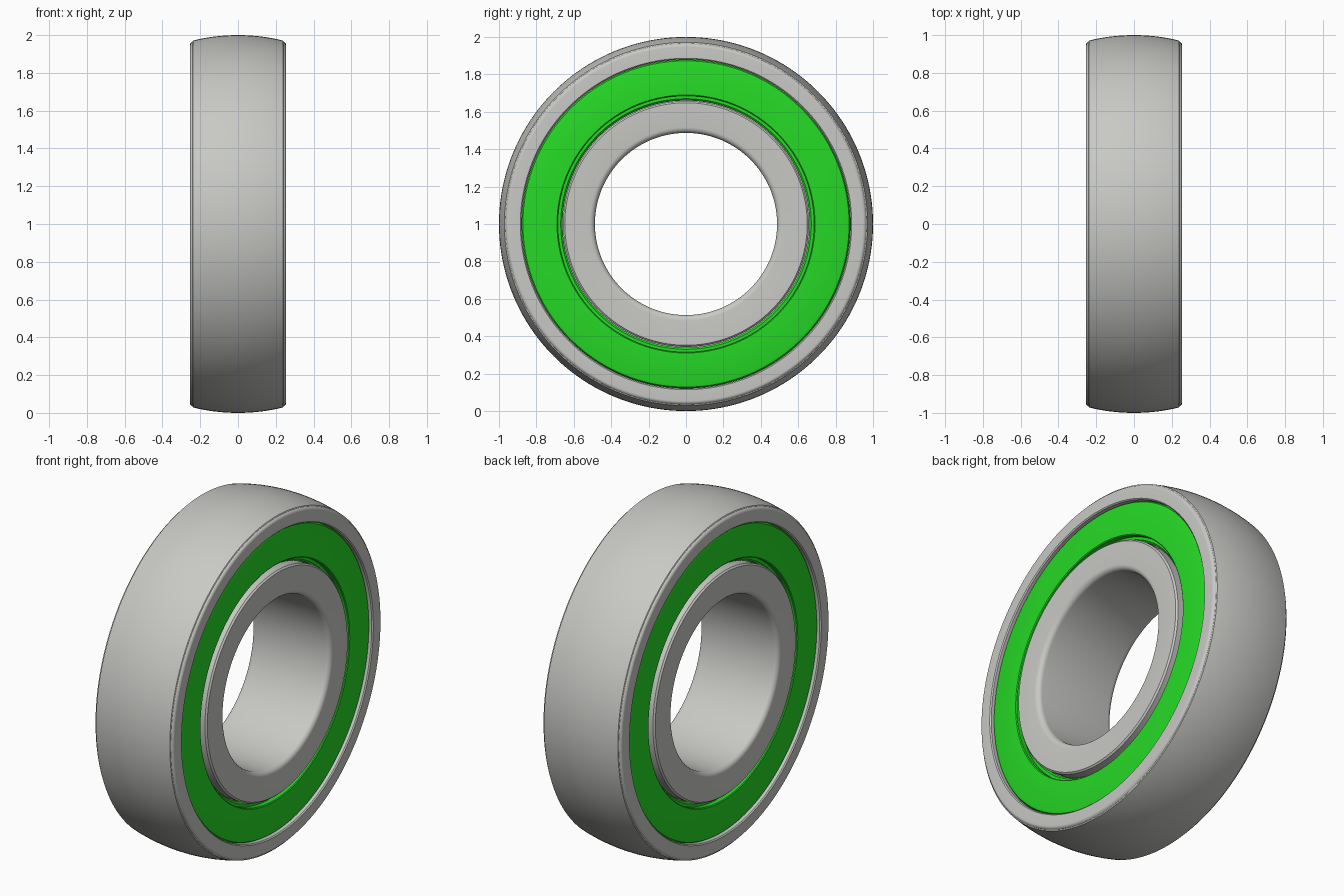
import bpy, bmesh, math
from mathutils import Matrix, Vector

cube = bpy.data.objects.get("Cube")
if cube:
    bpy.data.objects.remove(cube, do_unlink=True)

HALF = 0.255      # half the bearing width
STEPS = 160       # segments around the axle
CENTRE = Vector((0, 0, 1))


def material(name, rgb):
    m = bpy.data.materials.new(name)
    m.use_nodes = True
    m.diffuse_color = (*rgb, 1)
    m.node_tree.nodes["Principled BSDF"].inputs["Base Color"].default_value = (*rgb, 1)
    return m


def arc(cx, cr, radius, start, end, count):
    """Points (x, r) on an arc; angles are measured from the +x direction."""
    pts = []
    for i in range(count + 1):
        a = math.radians(start + (end - start) * i / count)
        pts.append((cx + radius * math.cos(a), cr + radius * math.sin(a)))
    return pts


def mirrored(half):
    """Close a +x half profile with its mirror image."""
    return half + [(-x, r) for x, r in reversed(half) if x > 1e-5]


def revolve(name, profile, mat):
    """Spin a closed (x, r) profile around the axle."""
    bm = bmesh.new()
    verts = [bm.verts.new((x, 0, 1 + r)) for x, r in profile]
    edges = [bm.edges.new((v, verts[i - 1])) for i, v in enumerate(verts)]
    bmesh.ops.spin(bm, geom=verts + edges, cent=CENTRE, axis=(1, 0, 0),
                   angle=math.tau, steps=STEPS, use_duplicate=False)
    bmesh.ops.remove_doubles(bm, verts=bm.verts[:], dist=1e-5)
    bmesh.ops.recalc_face_normals(bm, faces=bm.faces[:])
    mesh = bpy.data.meshes.new(name)
    bm.to_mesh(mesh)
    bm.free()
    mesh.materials.append(mat)
    mesh.shade_smooth()
    mesh.set_sharp_from_angle(angle=math.radians(35))
    obj = bpy.data.objects.new(name, mesh)
    bpy.context.collection.objects.link(obj)
    return obj


steel = material("brushed steel", (0.58, 0.58, 0.56))
green = material("green seal rubber", (0.019, 0.7, 0.019))

# Outer ring: spherical outside, rounded rim, plain seat for the seals
fillet = 0.02
crown = arc(0, 0, 1.0, 90, 76.2, 12)
rim = arc(HALF - fillet, 0.946, fillet, 70, 0, 6)
seat = [(HALF, 0.886), (HALF - 0.006, 0.88), (0.16, 0.88), (0.16, 0.84), (0, 0.84)]
revolve("outer_ring", mirrored(crown + rim + seat), steel)

# Inner ring: straight bore with rounded mouths and a small outer chamfer
bore = [(0, 0.487)] + arc(HALF - 0.03, 0.517, 0.03, -90, 0, 6)
shoulder = [(HALF, 0.648), (HALF - 0.009, 0.657), (0.16, 0.657), (0.16, 0.69), (0, 0.69)]
revolve("inner_ring", mirrored(bore + shoulder), steel)

# Seals: raised washer with a bevelled outer edge and a recessed inner lip
seal = [(0.17, 0.879), (0.226, 0.879), (0.236, 0.872), (0.24, 0.858),
        (0.24, 0.69), (0.236, 0.685), (0.208, 0.685), (0.208, 0.670),
        (0.198, 0.660), (0.17, 0.660)]
for side, sign in (("left", 1), ("right", -1)):
    revolve(side + "_seal", [(sign * x, r) for x, r in seal], green)
